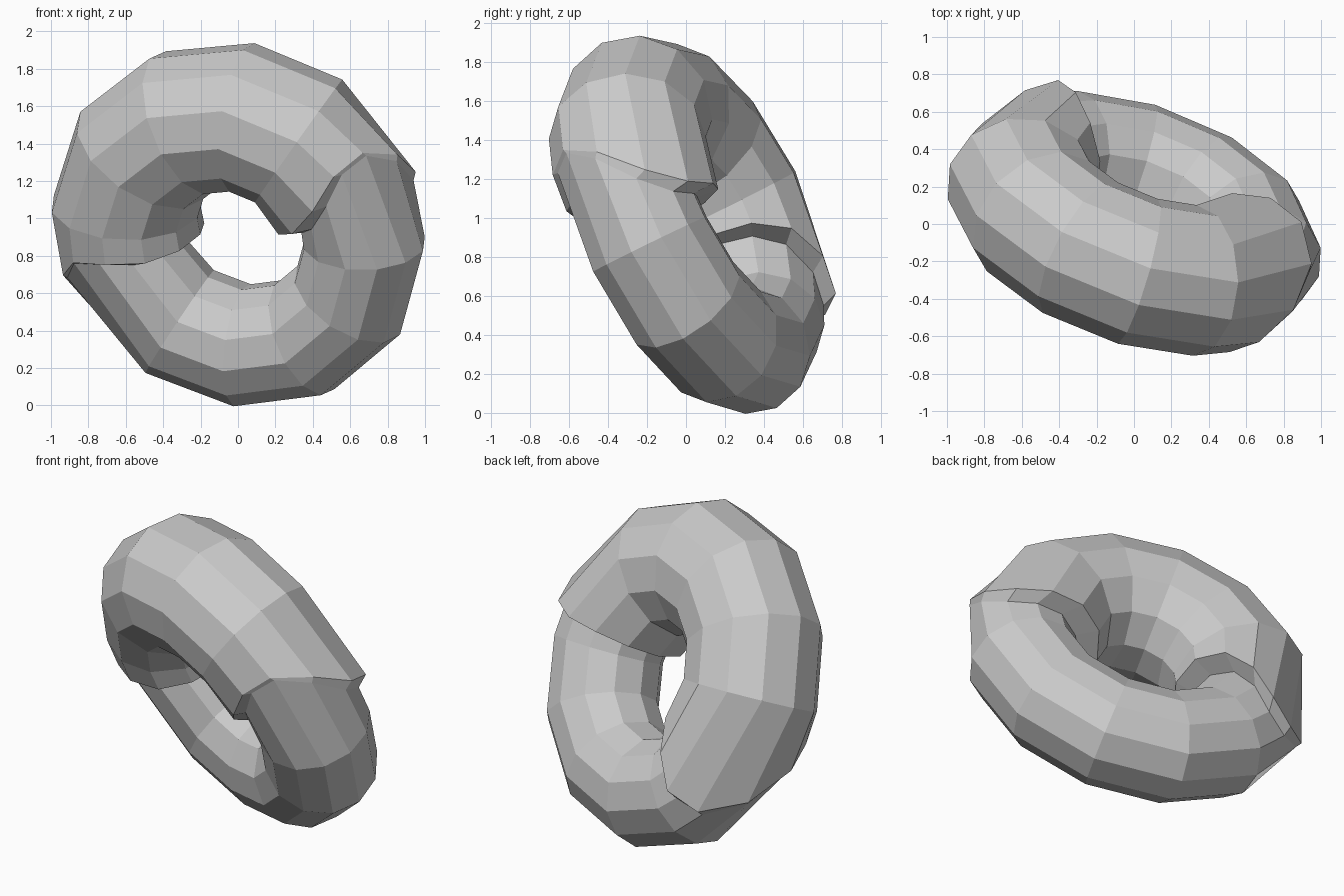
import bpy, bmesh, math
from mathutils import Vector

cube = bpy.data.objects.get("Cube")
if cube:
    bpy.data.objects.remove(cube, do_unlink=True)

SIDES = 12

# Frame of the tilted ring: face normal, joint direction, up direction
normal = Vector((-0.31, -0.85, -0.42)).normalized()
joint = Vector((0.84, -0.46, 0.32))
joint = (joint - normal * joint.dot(normal)).normalized()
up = normal.cross(joint)

# Each half: centre, ring radius, tube radius
UPPER = (Vector((0.01, 0.035, 0.965)), 0.643, 0.403)
LOWER = (Vector((0.01, 0.015, 0.951)), 0.70, 0.33)


def section(bm, half, angle, skew=0.0, flare=0.0, twist=0.0):
    """One loop of the tube; skew, flare and twist slant its plane."""
    centre, major, minor = half
    loop = []
    for i in range(SIDES):
        t = math.tau * i / SIDES
        out, front = math.cos(t), math.sin(t)
        a = math.radians(angle + skew * front + flare * out + twist * out * front)
        radial = joint * math.cos(a) + up * math.sin(a)
        p = centre + radial * (major + minor * out) + normal * (minor * front)
        loop.append(bm.verts.new(p))
    return loop


bm = bmesh.new()

# Thicker upper half with slanted ends that overhang the lower half
loops = [section(bm, UPPER, -6, 10, 9, 10)]
loops += [section(bm, UPPER, a) for a in range(30, 151, 30)]
loops += [section(bm, UPPER, 179, -15, 6, -12)]

# Slimmer lower half, starting under both overhangs
loops += [section(bm, LOWER, 180, -15, 6, -12)]
loops += [section(bm, LOWER, a) for a in range(212, 333, 30)]
loops += [section(bm, LOWER, 353, 10, 9, 10)]

for k, a in enumerate(loops):
    b = loops[(k + 1) % len(loops)]
    for i in range(SIDES):
        j = (i + 1) % SIDES
        bm.faces.new((a[i], a[j], b[j], b[i]))
bmesh.ops.recalc_face_normals(bm, faces=bm.faces)

mesh = bpy.data.meshes.new("ring")
bm.to_mesh(mesh)
bm.free()
ring = bpy.data.objects.new("ring", mesh)
bpy.context.collection.objects.link(ring)

# Plain grey
grey = bpy.data.materials.new("light grey")
grey.use_nodes = True
color = (0.6, 0.6, 0.6, 1)
grey.diffuse_color = color
for node in grey.node_tree.nodes:
    if node.type == "BSDF_PRINCIPLED":
        node.inputs["Base Color"].default_value = color
mesh.materials.append(grey)
